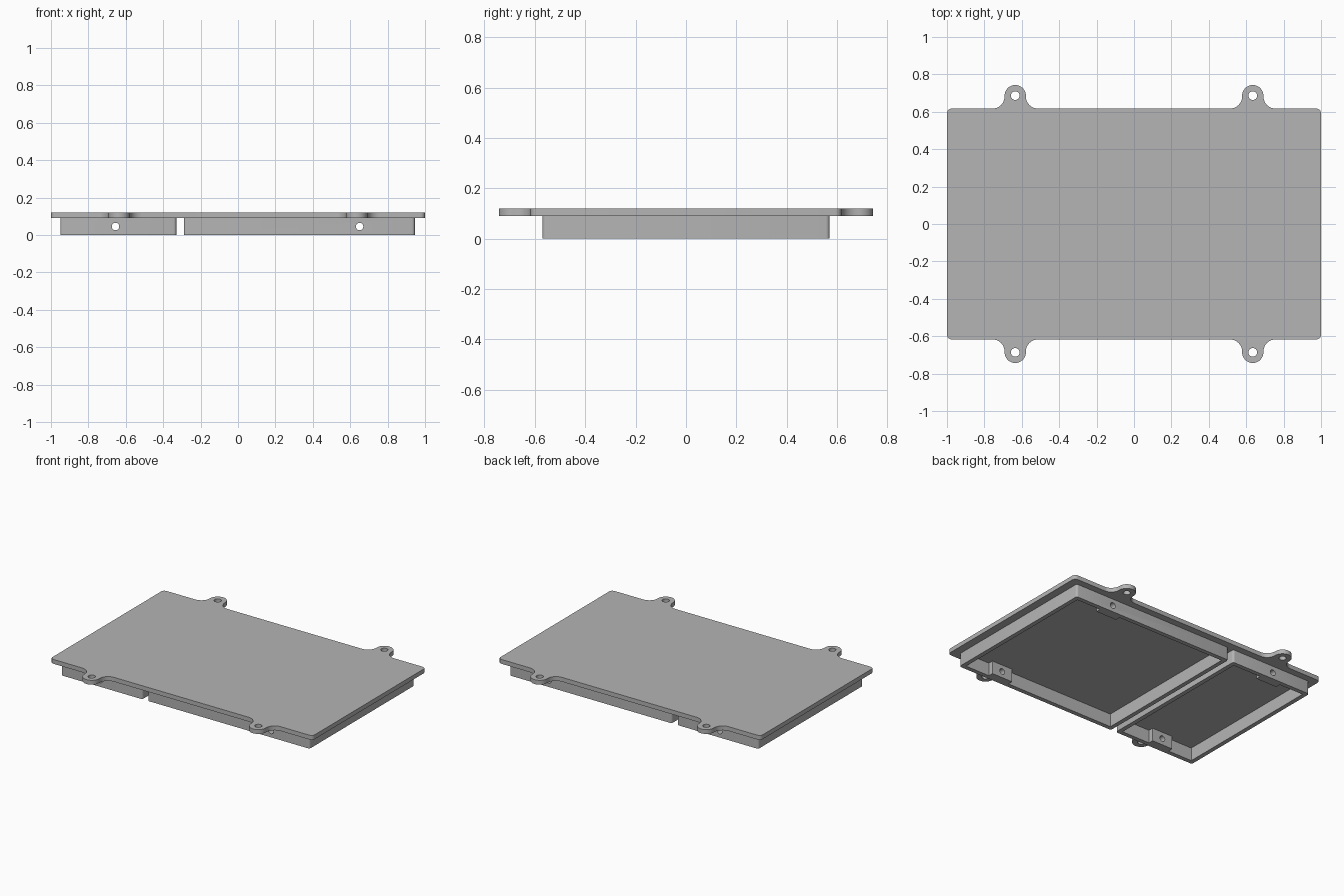
import bpy, bmesh
from math import sin, cos, pi, atan2

cube = bpy.data.objects.get("Cube")
if cube:
    bpy.data.objects.remove(cube, do_unlink=True)

grey = bpy.data.materials.new("plain grey")
grey.use_nodes = True
GREY = (0.46, 0.46, 0.46, 1)
grey.diffuse_color = GREY
grey.node_tree.nodes["Principled BSDF"].inputs["Base Color"].default_value = GREY


def arc(cx, cy, r, start, end, n):
    return [(cx + r * cos(start + (end - start) * i / n),
             cy + r * sin(start + (end - start) * i / n)) for i in range(n + 1)]


def prism(name, outline, z0, z1):
    """Extrude a closed xy outline from z0 to z1."""
    bm = bmesh.new()
    face = bm.faces.new([bm.verts.new((x, y, z0)) for x, y in outline])
    top = bmesh.ops.extrude_face_region(bm, geom=[face])
    verts = [v for v in top["geom"] if isinstance(v, bmesh.types.BMVert)]
    bmesh.ops.translate(bm, verts=verts, vec=(0, 0, z1 - z0))
    bmesh.ops.recalc_face_normals(bm, faces=bm.faces)
    mesh = bpy.data.meshes.new(name)
    bm.to_mesh(mesh)
    bm.free()
    mesh.materials.append(grey)
    obj = bpy.data.objects.new(name, mesh)
    bpy.context.collection.objects.link(obj)
    return obj


def cylinder_cutter(location, radius, depth, rotation=(0, 0, 0)):
    bpy.ops.mesh.primitive_cylinder_add(vertices=32, radius=radius, depth=depth,
                                        location=location, rotation=rotation)
    cutter = bpy.context.object
    cutter.data.materials.append(grey)
    return cutter


def cut(obj, cutter):
    """Subtract the cutter, then discard it."""
    cutter.hide_render = True
    mod = obj.modifiers.new("cut", "BOOLEAN")
    mod.operation, mod.solver, mod.object = "DIFFERENCE", "EXACT", cutter
    bpy.context.view_layer.objects.active = obj
    bpy.ops.object.modifier_apply(modifier=mod.name)
    bpy.data.objects.remove(cutter, do_unlink=True)


def smooth(obj):
    bpy.ops.object.select_all(action="DESELECT")
    obj.select_set(True)
    bpy.context.view_layer.objects.active = obj
    bpy.ops.object.shade_smooth_by_angle(angle=pi / 6)


# Lid with four filleted mounting ears
HALF_X, HALF_Y, CORNER = 1.0, 0.617, 0.025
EAR_X, EAR_Y, EAR_R, SPREAD = 0.635, 0.686, 0.057, 0.122
rise = EAR_Y - HALF_Y
fillet = (SPREAD**2 + rise**2 - EAR_R**2) / (2 * (EAR_R + rise))
fillet_y = HALF_Y + fillet
lean = atan2(EAR_Y - fillet_y, SPREAD)

quarter = arc(EAR_X - SPREAD, fillet_y, fillet, -pi / 2, lean, 10)
quarter += arc(EAR_X, EAR_Y, EAR_R, pi + lean, -lean, 20)[1:]
quarter += arc(EAR_X + SPREAD, fillet_y, fillet, pi - lean, 3 * pi / 2, 10)[1:]
quarter += arc(HALF_X - CORNER, HALF_Y - CORNER, CORNER, pi / 2, 0, 6)
right = quarter + [(x, -y) for x, y in reversed(quarter)]
outline = right + [(-x, y) for x, y in reversed(right)]

lid = prism("lid_plate", outline, 0.09, 0.12)
for sx in (-1, 1):
    for sy in (-1, 1):
        cut(lid, cylinder_cutter((sx * EAR_X, sy * EAR_Y, 0.1), 0.023, 0.2))
smooth(lid)


# Open-bottomed frames with thickened blocks around the side screw holes
def frame(name, x0, x1, hole_x):
    y, wall, boss, half, r = 0.57, 0.03, 0.035, 0.08, 0.015
    body = []
    for cx, cy, a in ((x1 - r, y - r, 0), (x0 + r, y - r, pi / 2),
                      (x0 + r, r - y, pi), (x1 - r, r - y, 3 * pi / 2)):
        body += arc(cx, cy, r, a, a + pi / 2, 4)
    obj = prism(name, body, 0, 0.091)
    inner = y - wall
    back = [(x0 + wall, inner), (hole_x - half, inner), (hole_x - half, inner - boss),
            (hole_x + half, inner - boss), (hole_x + half, inner), (x1 - wall, inner)]
    pocket = back + [(px, -py) for px, py in reversed(back)]
    cut(obj, prism("pocket_cutter", pocket, -0.1, 0.2))
    cut(obj, cylinder_cutter((hole_x, 0, 0.045), 0.02, 1.4, (pi / 2, 0, 0)))
    smooth(obj)


frame("large_frame", -0.29, 0.945, 0.65)
frame("small_frame", -0.95, -0.33, -0.655)
